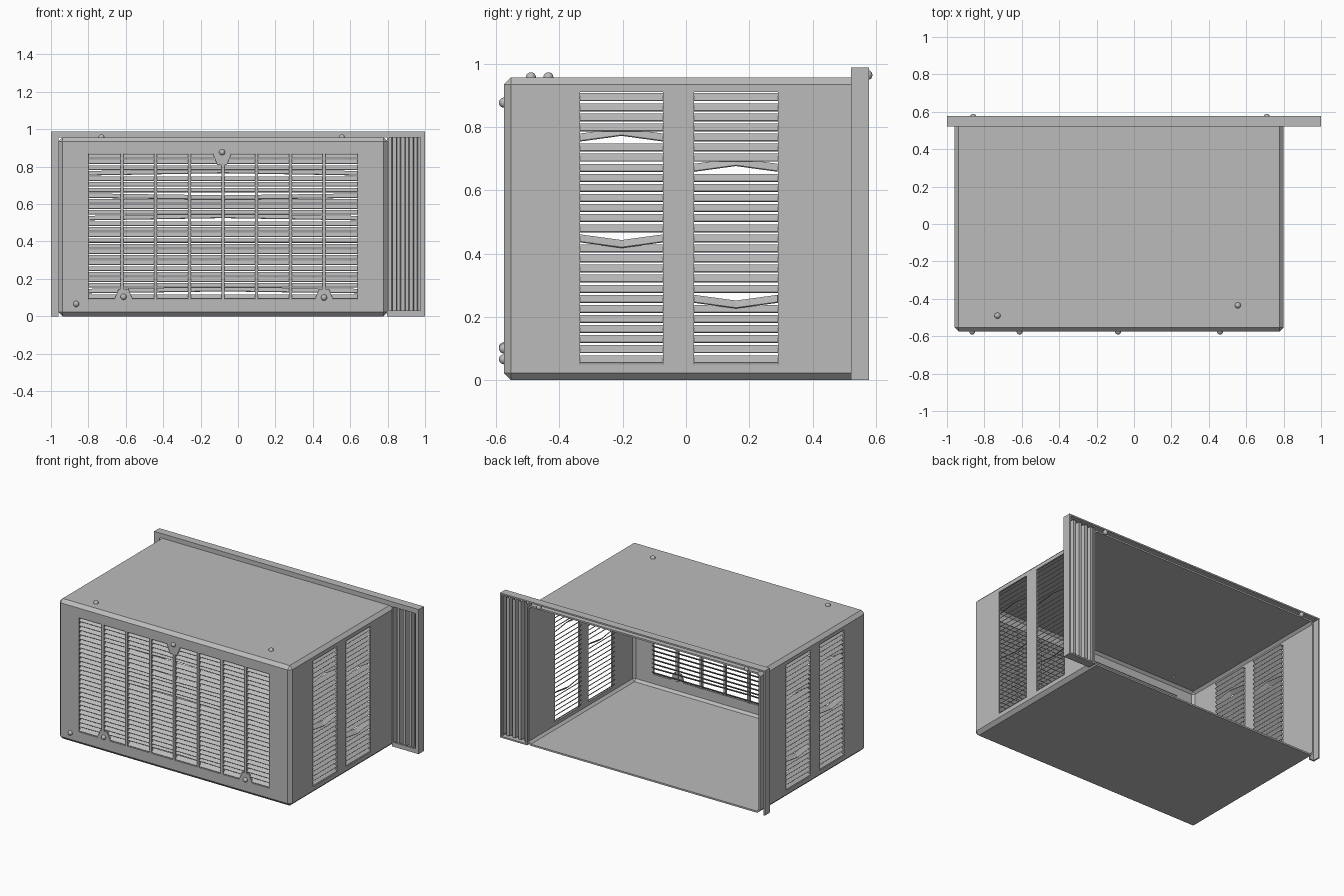
import bpy, bmesh
from mathutils import Vector

cube = bpy.data.objects.get("Cube")
if cube:
    bpy.data.objects.remove(cube, do_unlink=True)

grey = bpy.data.materials.new("painted_grey")
grey.use_nodes = True
grey.diffuse_color = (0.5, 0.5, 0.5, 1)
grey.node_tree.nodes["Principled BSDF"].inputs["Base Color"].default_value = (0.5, 0.5, 0.5, 1)

X0, X1, FRONT, BACK, TOP = -0.96, 0.80, -0.575, 0.57, 0.957
WALL = 0.012


def finish(name, bm):
    bmesh.ops.recalc_face_normals(bm, faces=bm.faces[:])
    mesh = bpy.data.meshes.new(name)
    bm.to_mesh(mesh)
    bm.free()
    mesh.materials.append(grey)
    obj = bpy.data.objects.new(name, mesh)
    bpy.context.collection.objects.link(obj)
    return obj


def add_box(bm, lo, hi):
    lo, hi = Vector(lo), Vector(hi)
    verts = bmesh.ops.create_cube(bm, size=1)["verts"]
    for v in verts:
        v.co = (lo + hi) / 2 + v.co * (hi - lo)
    return verts


def boxes(name, spans):
    bm = bmesh.new()
    for lo, hi in spans:
        add_box(bm, lo, hi)
    return finish(name, bm)


def apply_mods(obj):
    bpy.context.view_layer.objects.active = obj
    for mod in list(obj.modifiers):
        bpy.ops.object.modifier_apply(modifier=mod.name)


# Wall frames: place (along, depth inward, height) on each louvred wall
def on_front(u, d, z):
    return Vector((u, FRONT + d, z))


def on_right(u, d, z):
    return Vector((X0 + d, u, z))


def on_left(u, d, z):
    return Vector((X1 - d, u, z))


# name, wall, start, end, bottom, top, slat count, {slat index: bend}
grilles = [("front", on_front, -0.80, 0.64, 0.09, 0.87, 26,
            {1: 0.01, 14: 0.012, 18: -0.01, 22: 0.012})]
for side, wall in (("left", on_left), ("right", on_right)):
    grilles.append((side + "_fore", wall, -0.335, -0.072, 0.05, 0.91, 27, {12: -0.018, 22: 0.018}))
    grilles.append((side + "_aft", wall, 0.025, 0.29, 0.05, 0.91, 27, {6: -0.018, 19: 0.018}))

# Casing: chamfered box, open at the back
bm = bmesh.new()
add_box(bm, (X0, FRONT, 0), (X1, BACK, TOP))
rear = [f for f in bm.faces if f.calc_center_median().y > BACK - 0.01]
bmesh.ops.delete(bm, geom=rear, context="FACES_ONLY")
bmesh.ops.bevel(bm, geom=[e for e in bm.edges if not e.is_boundary], offset=0.022,
                segments=1, affect="EDGES")
casing = finish("casing", bm)
if min(casing.data.polygons, key=lambda p: p.center.y).normal.y > 0:
    casing.data.flip_normals()
solid = casing.modifiers.new("thickness", "SOLIDIFY")
solid.thickness = WALL
solid.offset = -1

# Louvre openings
spans = []
for _, wall, a, b, lo, hi, _, _ in grilles:
    p, q = wall(a, -0.05, lo), wall(b, 0.06, hi)
    spans.append(([min(s) for s in zip(p, q)], [max(s) for s in zip(p, q)]))
cutter = boxes("opening_cutter", spans)
cutter.hide_render = True
cut = casing.modifiers.new("openings", "BOOLEAN")
cut.operation, cut.solver, cut.object = "DIFFERENCE", "EXACT", cutter
apply_mods(casing)
bpy.data.objects.remove(cutter, do_unlink=True)

# Slanted slats, some bent in the middle
for name, wall, a, b, lo, hi, count, bends in grilles:
    bm = bmesh.new()
    pitch = (hi - lo) / count
    for i in range(count):
        z = lo + i * pitch
        rows = []
        for t in (0, 0.5, 1):
            u = a + (b - a) * t
            lift = bends.get(i, 0) if t == 0.5 else 0
            rows.append([bm.verts.new(wall(u, 0.003, z + pitch * 0.15 + lift)),
                         bm.verts.new(wall(u, 0.028, z + pitch * 0.85 + lift))])
        for r, s in zip(rows, rows[1:]):
            bm.faces.new((r[0], s[0], s[1], r[1]))
    slats = finish(name + "_slats", bm)
    mod = slats.modifiers.new("thickness", "SOLIDIFY")
    mod.thickness, mod.offset = 0.004, 0
    apply_mods(slats)

# Front grille bars
boxes("grille_bars", [((x - 0.008, FRONT, 0.09), (x + 0.008, FRONT + 0.018, 0.87))
                      for x in [-0.62 + 0.18 * i for i in range(7)]])


# Tapered screw tabs in the front opening
def tab(name, x, z_wide, z_narrow):
    bm = bmesh.new()
    outline = [(-0.05, z_wide), (0.05, z_wide), (0.026, z_narrow), (-0.026, z_narrow)]
    face = bm.faces.new([bm.verts.new((x + u, FRONT, z)) for u, z in outline])
    ext = bmesh.ops.extrude_face_region(bm, geom=[face])["geom"]
    bmesh.ops.translate(bm, vec=(0, WALL, 0), verts=[v for v in ext if isinstance(v, bmesh.types.BMVert)])
    finish(name, bm)


tab("top_tab", -0.085, 0.872, 0.81)
tab("bottom_right_tab", -0.612, 0.088, 0.145)
tab("bottom_left_tab", 0.46, 0.088, 0.145)

# Domed screws
screws = [(-0.085, FRONT, 0.877), (-0.612, FRONT, 0.104), (0.46, FRONT, 0.1), (-0.865, FRONT, 0.066),
          (-0.73, -0.49, TOP), (0.555, -0.435, TOP), (-0.86, 0.573, 0.964), (0.71, 0.573, 0.964)]
for i, spot in enumerate(screws):
    bm = bmesh.new()
    bmesh.ops.create_uvsphere(bm, u_segments=16, v_segments=10, radius=0.016)
    bmesh.ops.translate(bm, vec=spot, verts=bm.verts[:])
    screw = finish("screw_%d" % (i + 1), bm)
    for p in screw.data.polygons:
        p.use_smooth = True

# Mounting frame: thin front plate with an outer lip turned to the back
F0, F1, T = 0.522, 0.578, 0.01
boxes("mounting_frame", [
    ((-1, F0, 0.955), (1, F0 + T, 0.988)), ((-1, F0, 0.978), (1, F1, 0.988)),
    ((-1, F0, 0), (X0, F0 + T, 0.96)), ((-1, F0, 0), (-0.99, F1, 0.98)),
    ((0.975, F0, 0), (1, F0 + T, 0.96)), ((0.99, F0, 0), (1, F1, 0.98)),
    ((X1, F0, 0), (1, F0 + T, 0.03)), ((X1, F0, 0), (1, F1, T)),
    ((X1 - 0.003, F0, 0), (X1 + 0.008, F1, 0.96)),
])

# Pleated side curtain
bm = bmesh.new()
pleats, left, right = 4, X1 + 0.005, 0.985
step = (right - left) / pleats
path = []
for i in range(pleats):
    x = left + i * step
    path += [(x, 0.565), (x + step * 0.4, 0.565), (x + step * 0.5, 0.537), (x + step * 0.9, 0.537)]
path.append((right, 0.565))
columns = [[bm.verts.new((x, y, z)) for z in (0.02, 0.965)] for x, y in path]
for c, d in zip(columns, columns[1:]):
    bm.faces.new((c[0], d[0], d[1], c[1]))
curtain = finish("pleated_curtain", bm)
mod = curtain.modifiers.new("thickness", "SOLIDIFY")
mod.thickness, mod.offset = 0.004, 0
apply_mods(curtain)
